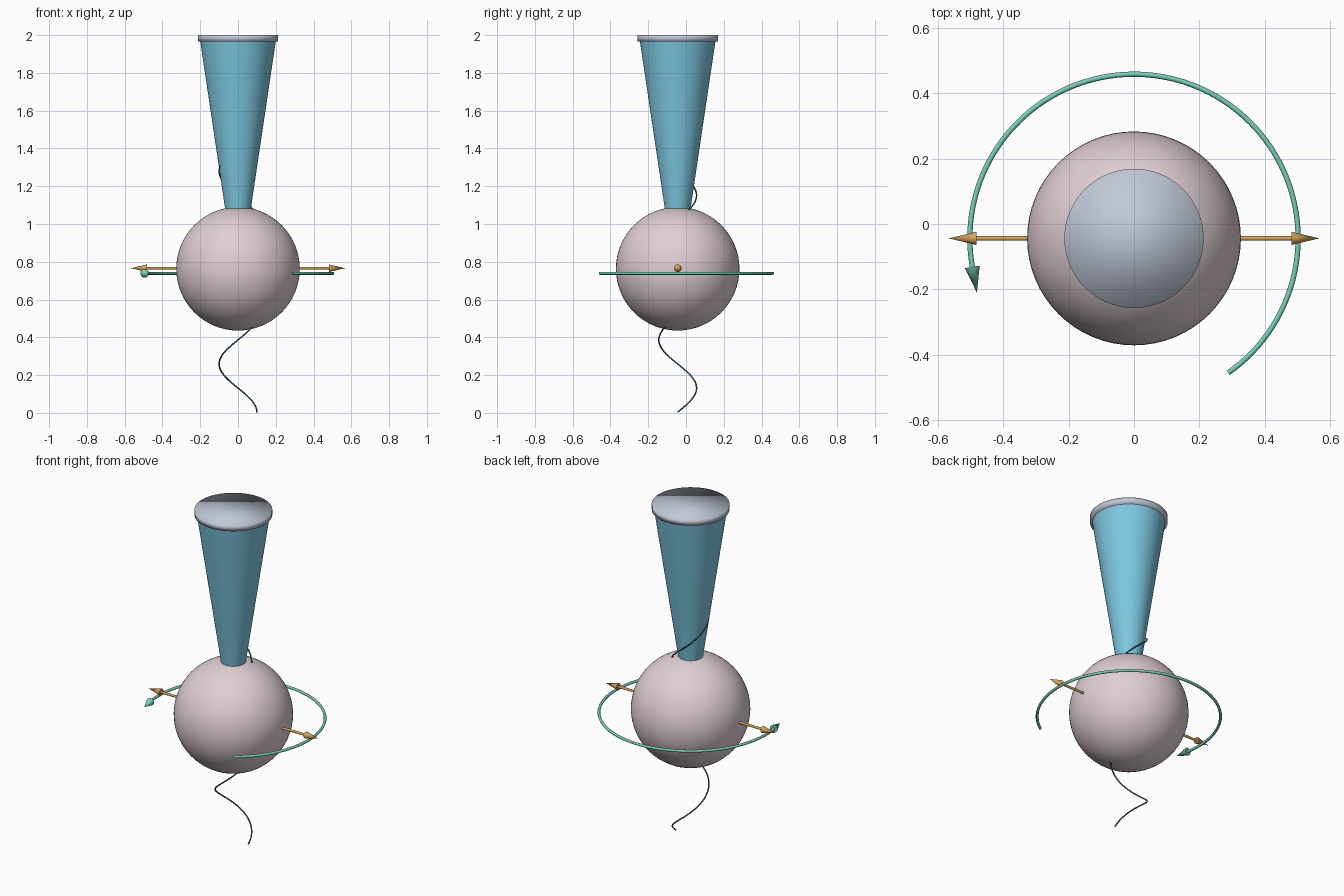
import bpy
import math
from mathutils import Vector

if "Cube" in bpy.data.objects:
    bpy.data.objects.remove(bpy.data.objects["Cube"])

CY = -0.044          # common axis of all parts
MID = 0.763          # height of the ball centre


def material(name, srgb):
    m = bpy.data.materials.new(name)
    m.diffuse_color = [(c / 255) ** 2.2 for c in srgb] + [1.0]
    m.use_nodes = True
    m.node_tree.nodes["Principled BSDF"].inputs["Base Color"].default_value = m.diffuse_color
    return m


PINK = material("dusty pink", (224, 206, 212))
BLUE = material("sky blue", (124, 199, 224))
GREY = material("cool grey", (190, 199, 214))
GREEN = material("sea green", (118, 205, 184))
ORANGE = material("amber", (214, 162, 88))
SLATE = material("dark slate", (68, 105, 120))


def finish(name, mat, full_smooth=False):
    ob = bpy.context.object
    ob.name = name
    ob.data.materials.append(mat)
    if full_smooth:
        bpy.ops.object.shade_smooth()
    else:
        bpy.ops.object.shade_smooth_by_angle(angle=math.radians(40))
    return ob


def frustum(name, mat, start, end, r1, r2, sides=24, full_smooth=False):
    """Round tapered bar from start to end."""
    a, b = Vector(start), Vector(end)
    bpy.ops.mesh.primitive_cone_add(
        vertices=sides, radius1=r1, radius2=r2, depth=(b - a).length,
        location=(a + b) / 2,
        rotation=(b - a).to_track_quat('Z', 'Y').to_euler())
    return finish(name, mat, full_smooth)


def tube(name, mat, points, radius):
    """Round tube swept along a path."""
    cu = bpy.data.curves.new(name, 'CURVE')
    cu.dimensions = '3D'
    cu.bevel_depth = radius
    cu.bevel_resolution = 2
    cu.use_fill_caps = True
    sp = cu.splines.new('POLY')
    sp.points.add(len(points) - 1)
    for p, co in zip(sp.points, points):
        p.co = (*co, 1)
    sp.use_smooth = True
    ob = bpy.data.objects.new(name, cu)
    bpy.context.collection.objects.link(ob)
    cu.materials.append(mat)
    return ob


# Ball
bpy.ops.mesh.primitive_uv_sphere_add(segments=64, ring_count=32, radius=0.327,
                                     location=(0, CY, MID))
finish("ball", PINK)

# Flaring beam and its lid
frustum("beam", BLUE, (0, CY, 1.08), (0, CY, 1.968), 0.068, 0.2, 64)
frustum("lid", GREY, (0, CY, 1.966), (0, CY, 2.0), 0.213, 0.213, 64, True)

# Two side arrows
for side, s in (("left", -1), ("right", 1)):
    frustum(side + "_arrow_shaft", ORANGE, (s * 0.2, CY, MID + 0.003),
            (s * 0.485, CY, MID + 0.003), 0.007, 0.007, 16)
    frustum(side + "_arrow_head", ORANGE, (s * 0.482, CY, MID + 0.003),
            (s * 0.567, CY, MID + 0.003), 0.02, 0.0)

# Open ring with an arrow head, showing rotation
RING, RING_Z = 0.502, 0.739
a0, a1, n = math.radians(-55), math.radians(190), 96
arc = []
for i in range(n + 1):
    a = a0 + (a1 - a0) * i / n
    arc.append((RING * math.cos(a), CY + RING * math.sin(a), RING_Z))
tube("rotation_ring", GREEN, arc, 0.008)
base = Vector(arc[-1])
heading = Vector((-math.sin(a1), math.cos(a1), 0))
frustum("rotation_arrow_head", GREEN, base, base + heading * 0.08, 0.023, 0.0)

# Thin spiral running up the axis
TURN = 0.51
spiral = []
for i in range(181):
    t = i / 180 * 3 * math.tau
    spiral.append((0.1 * math.cos(t), CY + 0.1 * math.sin(t),
                   0.004 + TURN * t / math.tau))
tube("spiral_path", SLATE, spiral, 0.004)
